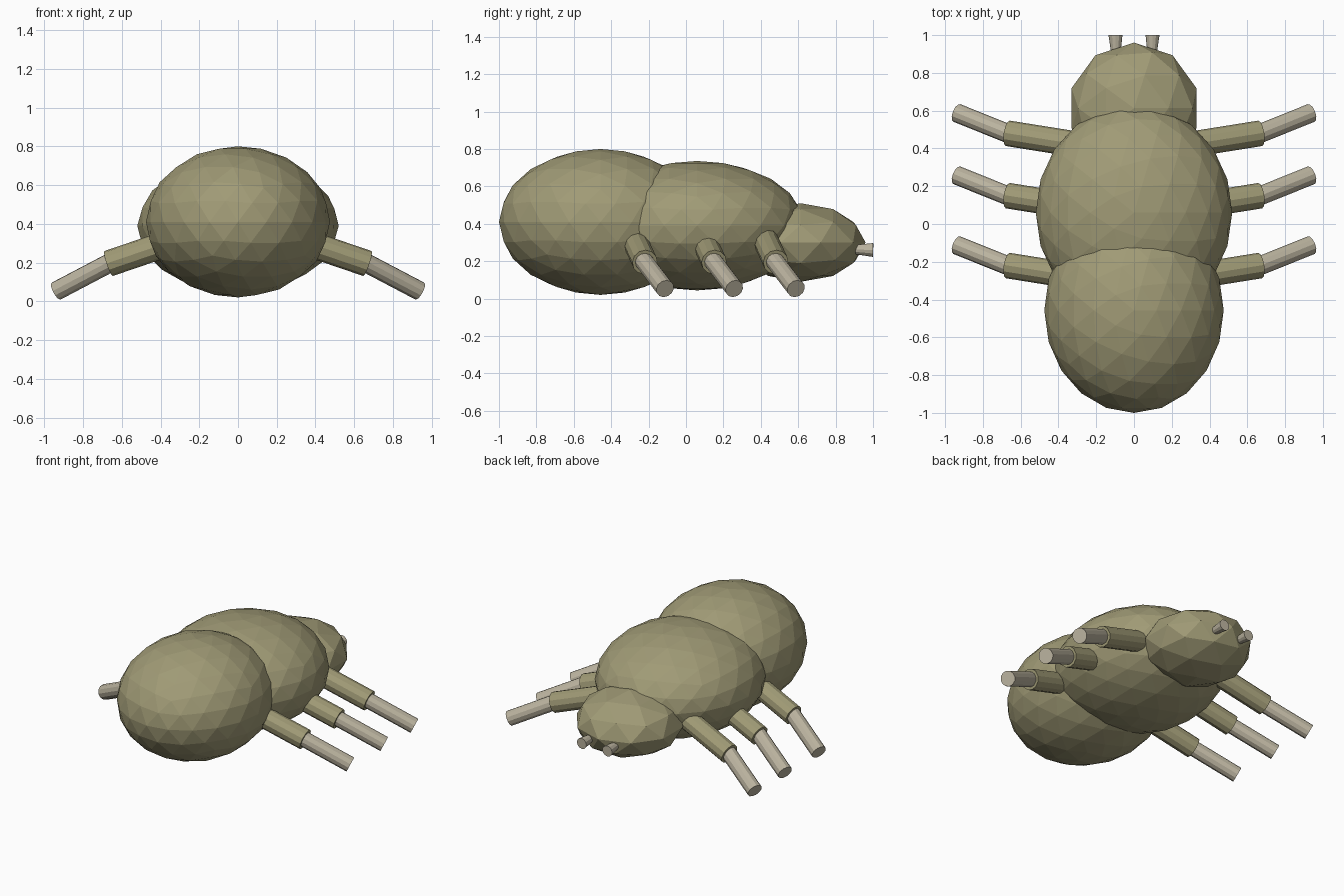
import bpy
from mathutils import Vector

if "Cube" in bpy.data.objects:
    bpy.data.objects.remove(bpy.data.objects["Cube"])


def material(name, rgb):
    m = bpy.data.materials.new(name)
    m.diffuse_color = (*rgb, 1)
    m.use_nodes = True
    m.node_tree.nodes["Principled BSDF"].inputs["Base Color"].default_value = m.diffuse_color
    return m


OLIVE = material("olive shell", (0.352, 0.326, 0.181))
PALE = material("pale tan", (0.50, 0.456, 0.35))


def ellipsoid(name, centre, radii, detail):
    bpy.ops.mesh.primitive_ico_sphere_add(subdivisions=detail, radius=1, location=centre)
    ob = bpy.context.object
    ob.name = name
    ob.scale = radii
    bpy.ops.object.transform_apply(location=False, rotation=False, scale=True)
    ob.data.materials.append(OLIVE)


def rod(name, start, end, r1, r2, mat, sides=12):
    a, b = Vector(start), Vector(end)
    bpy.ops.mesh.primitive_cone_add(vertices=sides, radius1=r1, radius2=r2,
                                    depth=(b - a).length, location=(a + b) / 2)
    ob = bpy.context.object
    ob.name = name
    ob.rotation_euler = (b - a).to_track_quat('Z', 'Y').to_euler()
    ob.data.materials.append(mat)


# Three overlapping faceted body parts
ellipsoid("abdomen", (0, -0.457, 0.41), (0.475, 0.543, 0.39), 3)
ellipsoid("thorax", (0, 0.06, 0.39), (0.52, 0.573, 0.346), 3)
ellipsoid("head", (0, 0.613, 0.30), (0.347, 0.347, 0.21), 2)

for side, s in (("left", -1), ("right", 1)):
    # Three pairs of two-part legs
    for place, y in (("front", 0.48), ("middle", 0.15), ("rear", -0.22)):
        knee = (s * 0.668, y, 0.195)
        rod(f"{place}_{side}_upper_leg", (s * 0.26, y - 0.065, 0.334), knee,
            0.068, 0.068, OLIVE)
        rod(f"{place}_{side}_lower_leg", (s * 0.62, y - 0.02, 0.22),
            (s * 0.938, y + 0.108, 0.053), 0.05, 0.05, PALE)
    # Short flared feelers
    rod(f"{side}_feeler", (s * 0.094, 0.82, 0.265), (s * 0.098, 1.0, 0.26),
        0.014, 0.037, PALE)
